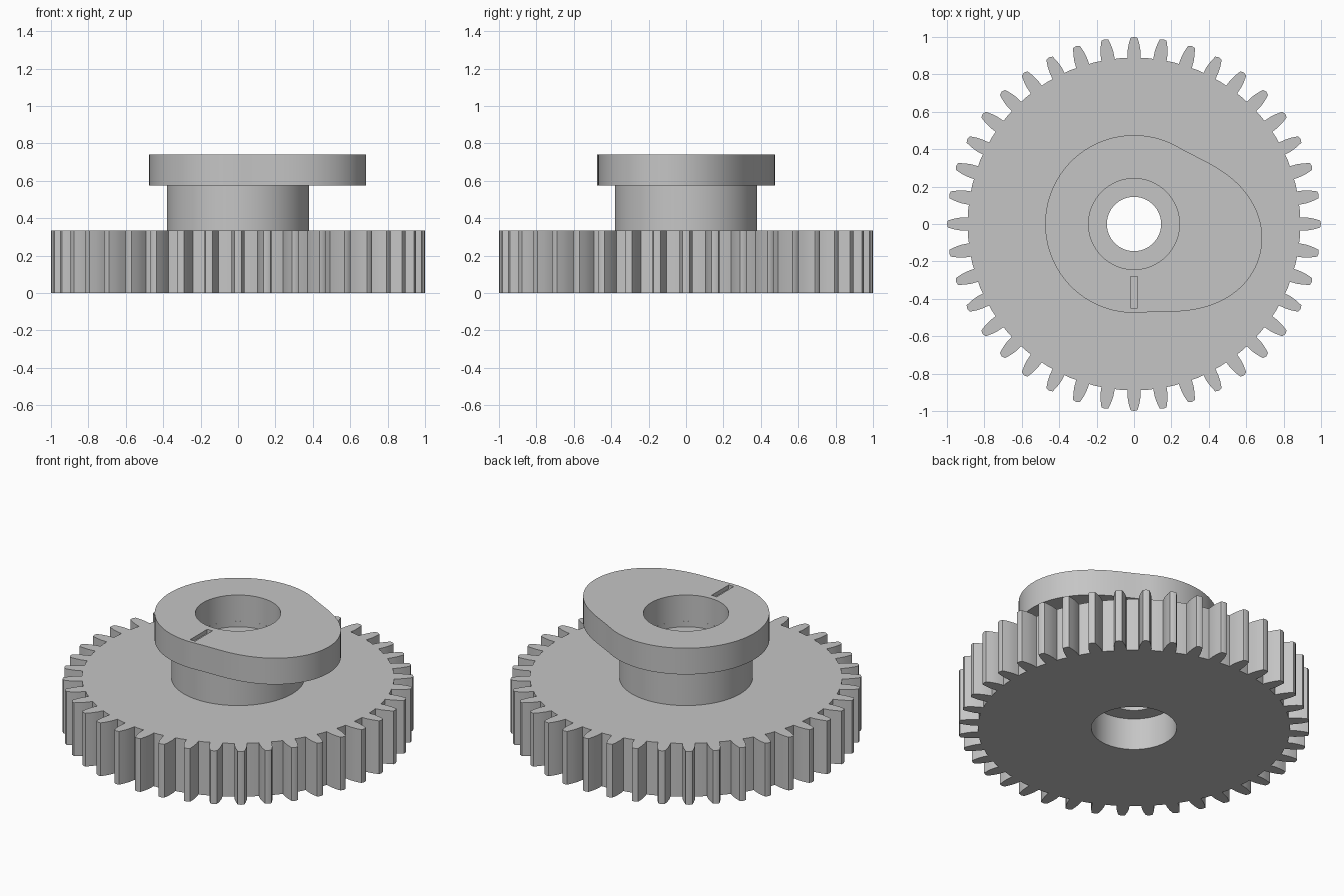
import bpy
import bmesh
from math import atan2, cos, hypot, pi, radians, sin, tau

if "Cube" in bpy.data.objects:
    bpy.data.objects.remove(bpy.data.objects["Cube"], do_unlink=True)

GREY = (0.56, 0.56, 0.56, 1.0)
steel = bpy.data.materials.new("plain_grey")
steel.use_nodes = True
steel.diffuse_color = GREY
steel.node_tree.nodes["Principled BSDF"].inputs["Base Color"].default_value = GREY

# Shared sizes
BORE, NECK, HUB = 0.243, 0.145, 0.38
GEAR_TOP, CAM_BOTTOM, CAM_TOP = 0.335, 0.575, 0.74
SHELF_LOW, SHELF_HIGH = 0.2, 0.54


def solid_of_rings(name, angles, sections):
    """Closed solid through (radius or list of radii, height) sections."""
    bm = bmesh.new()
    rings = []
    for radius, z in sections:
        radii = radius if isinstance(radius, list) else [radius] * len(angles)
        rings.append([bm.verts.new((r * cos(a), r * sin(a), z))
                      for r, a in zip(radii, angles)])
    n = len(angles)
    for k, ring in enumerate(rings):
        above = rings[(k + 1) % len(rings)]
        for i in range(n):
            j = (i + 1) % n
            bm.faces.new((ring[i], ring[j], above[j], above[i]))
    bmesh.ops.recalc_face_normals(bm, faces=bm.faces)
    mesh = bpy.data.meshes.new(name)
    bm.to_mesh(mesh)
    bm.free()
    mesh.materials.append(steel)
    obj = bpy.data.objects.new(name, mesh)
    bpy.context.collection.objects.link(obj)
    return obj


def smooth(obj):
    bpy.ops.object.select_all(action="DESELECT")
    obj.select_set(True)
    bpy.context.view_layer.objects.active = obj
    bpy.ops.object.shade_smooth_by_angle(angle=radians(30))


# Spur gear: one tooth flank (radial, half width), mirrored and repeated
TEETH = 40
flank = [(0.888, 0.036), (0.925, 0.035), (0.96, 0.029), (0.995, 0.019)]
tooth = [(x, -w) for x, w in flank] + [(1.0, 0)] + [(x, w) for x, w in reversed(flank)]
gear_angles, gear_radii = [], []
for t in range(TEETH):
    for x, w in tooth:
        gear_angles.append(t * tau / TEETH + atan2(w, x))
        gear_radii.append(hypot(x, w))
    gear_angles.append((t + 0.5) * tau / TEETH)
    gear_radii.append(0.89)
gear = solid_of_rings("spur_gear", gear_angles, [
    (BORE, 0), (gear_radii, 0), (gear_radii, GEAR_TOP),
    (NECK, GEAR_TOP), (NECK, SHELF_LOW), (BORE, SHELF_LOW)])

# Hub between gear and cam, with the upper bore shelf
circle = [i * tau / 128 for i in range(128)]
hub = solid_of_rings("hub", circle, [
    (NECK, GEAR_TOP), (HUB, GEAR_TOP), (HUB, CAM_BOTTOM),
    (BORE, CAM_BOTTOM), (BORE, SHELF_HIGH), (NECK, SHELF_HIGH)])

# Cam: round base with a smooth cosine lift on one side
LOBE_ANGLE, LOBE_HALF = radians(-13), radians(73)


def cam_radius(a):
    off = abs((a - LOBE_ANGLE + pi) % tau - pi)
    lift = (1 + cos(pi * off / LOBE_HALF)) / 2 if off < LOBE_HALF else 0
    return 0.475 + 0.219 * lift


cam_angles = [i * tau / 180 for i in range(180)]
cam_radii = [cam_radius(a) for a in cam_angles]
cam = solid_of_rings("cam", cam_angles, [
    (BORE, CAM_BOTTOM), (cam_radii, CAM_BOTTOM),
    (cam_radii, CAM_TOP), (BORE, CAM_TOP)])

# Timing mark: shallow slot cut into the cam top
bpy.ops.mesh.primitive_cube_add(size=1, location=(0, -0.365, CAM_TOP))
cutter = bpy.context.object
cutter.name = "slot_cutter"
cutter.scale = (0.036, 0.17, 0.05)
cutter.hide_render = True
cutter.data.materials.append(steel)
cut = cam.modifiers.new("slot", "BOOLEAN")
cut.operation = "DIFFERENCE"
cut.solver = "EXACT"
cut.object = cutter
bpy.context.view_layer.objects.active = cam
bpy.ops.object.modifier_apply(modifier=cut.name)
bpy.data.objects.remove(cutter, do_unlink=True)

for part in (gear, hub, cam):
    smooth(part)
